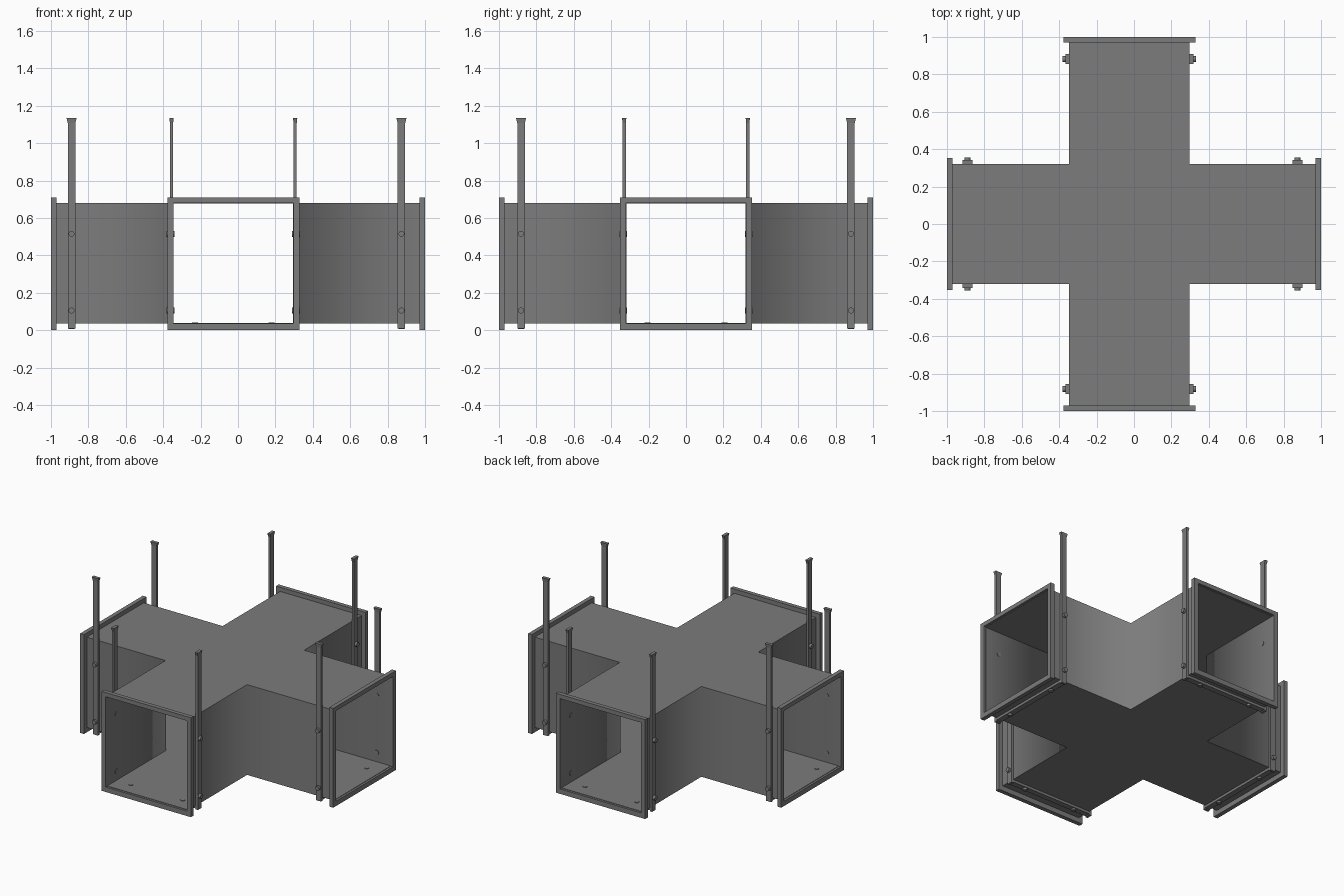
import bpy, bmesh, math
from mathutils import Matrix, Vector

cube = bpy.data.objects.get("Cube")
if cube:
    bpy.data.objects.remove(cube, do_unlink=True)

grey = bpy.data.materials.new("galvanised grey")
grey.use_nodes = True
COLOUR = (0.2, 0.2, 0.2, 1)
grey.diffuse_color = COLOUR
bsdf = grey.node_tree.nodes["Principled BSDF"]
bsdf.inputs["Base Color"].default_value = COLOUR
bsdf.inputs["Roughness"].default_value = 0.7

HALF = 0.322           # half width of the duct
RIM = 0.353            # half width of the end frames
FLOOR, ROOF, TOP = 0.035, 0.68, 0.71
CX = -0.025            # sideways shift of the front-back run
STATION = 0.882        # hanger distance along each arm


def finish(name, bm, matrix=Matrix()):
    bmesh.ops.recalc_face_normals(bm, faces=bm.faces)
    mesh = bpy.data.meshes.new(name)
    bm.to_mesh(mesh)
    bm.free()
    mesh.materials.append(grey)
    obj = bpy.data.objects.new(name, mesh)
    obj.matrix_world = matrix
    bpy.context.collection.objects.link(obj)
    return obj


def add_box(bm, lo, hi):
    lo, hi = Vector(lo), Vector(hi)
    size = hi - lo
    m = Matrix.Translation((lo + hi) / 2) @ Matrix.Diagonal((*size, 1))
    return bmesh.ops.create_cube(bm, size=1, matrix=m)["verts"]


def add_bolt(bm, start, end, radius=0.016):
    start, end = Vector(start), Vector(end)
    axis = end - start
    m = Matrix.Translation((start + end) / 2) @ axis.to_track_quat("Z", "Y").to_matrix().to_4x4()
    verts = bmesh.ops.create_cone(bm, cap_ends=True, segments=12, radius1=radius,
                                  radius2=radius, depth=axis.length, matrix=m)["verts"]
    for f in {f for v in verts for f in v.link_faces}:
        f.smooth = len(f.verts) == 4
    for e in {e for v in verts for e in v.link_edges}:
        e.smooth = all(f.smooth for f in e.link_faces)


# Cross-shaped sheet duct, open at its four ends
bm = bmesh.new()
END = 0.985
x0, x1 = CX - HALF, CX + HALF
outline = [(x1, -END), (x1, -HALF), (END, -HALF), (END, HALF), (x1, HALF), (x1, END),
           (x0, END), (x0, HALF), (-END, HALF), (-END, -HALF), (x0, -HALF), (x0, -END)]
low = [bm.verts.new((x, y, FLOOR)) for x, y in outline]
high = [bm.verts.new((x, y, ROOF)) for x, y in outline]
bm.faces.new(low)
bm.faces.new(high)
for i in range(len(outline)):
    if i % 3 != 2:     # every third side is an open end
        j = (i + 1) % len(outline)
        bm.faces.new((low[i], low[j], high[j], high[i]))
for f in bm.faces:
    f.smooth = True
for e in bm.edges:
    a, b = e.verts
    e.smooth = abs(a.co.z - b.co.z) > 0.1 and len(e.link_faces) == 2
duct = finish("cross_duct", bm)
sheet = duct.modifiers.new("sheet", "SOLIDIFY")
sheet.thickness = 0.003
sheet.offset = -1
sheet.use_even_offset = True

# Fittings repeated on each arm; local +x runs out along the arm
arms = {"left": (0, (0, 0), -0.008), "back": (90, (CX, 0), 0),
        "right": (180, (0, 0), 0.008), "front": (270, (CX, 0), 0)}
for side, (angle, centre, shift) in arms.items():
    place = Matrix.Translation((*centre, 0)) @ Matrix.Rotation(math.radians(angle), 4, "Z")
    s = STATION + shift
    wide = 0.02

    # End frame
    bm = bmesh.new()
    inner = HALF - 0.001
    for sign in (-1, 1):
        a, b = sorted((sign * inner, sign * RIM))
        add_box(bm, (0.97, a, 0), (1, b, TOP))
    add_box(bm, (0.97, -inner, 0), (1, inner, FLOOR))
    add_box(bm, (0.97, -inner, ROOF), (1, inner, TOP))
    finish(side + "_end_frame", bm, place)

    # Support bar beneath the floor, with its bolts
    bm = bmesh.new()
    add_box(bm, (s - wide, -HALF - 0.017, 0.017), (s + wide, HALF + 0.017, FLOOR))
    finish(side + "_support_bar", bm, place)
    bm = bmesh.new()
    for y in (-0.205, 0.205):
        add_bolt(bm, (s, y, 0.005), (s, y, 0.042))

    # Hanger straps with flared heads, and their wall bolts
    for sign, label in ((-1, "a"), (1, "b")):
        for z in (0.105, 0.515):
            add_bolt(bm, (s, sign * (HALF - 0.007), z), (s, sign * (RIM + 0.003), z))
        strap = bmesh.new()
        a, b = sorted((sign * HALF, sign * (HALF + 0.017)))
        add_box(strap, (s - wide, a, 0.01), (s + wide, b, 1.107))
        head = add_box(strap, (s - wide, a, 1.107), (s + wide, b, 1.133))
        for v in head:
            if v.co.z > 1.12:
                v.co.x = s + (v.co.x - s) * 1.35
                v.co.y = (a + b) / 2 + (v.co.y - (a + b) / 2) * 1.35
        finish(side + "_hanger_strap_" + label, strap, place)
    finish(side + "_bolts", bm, place)
